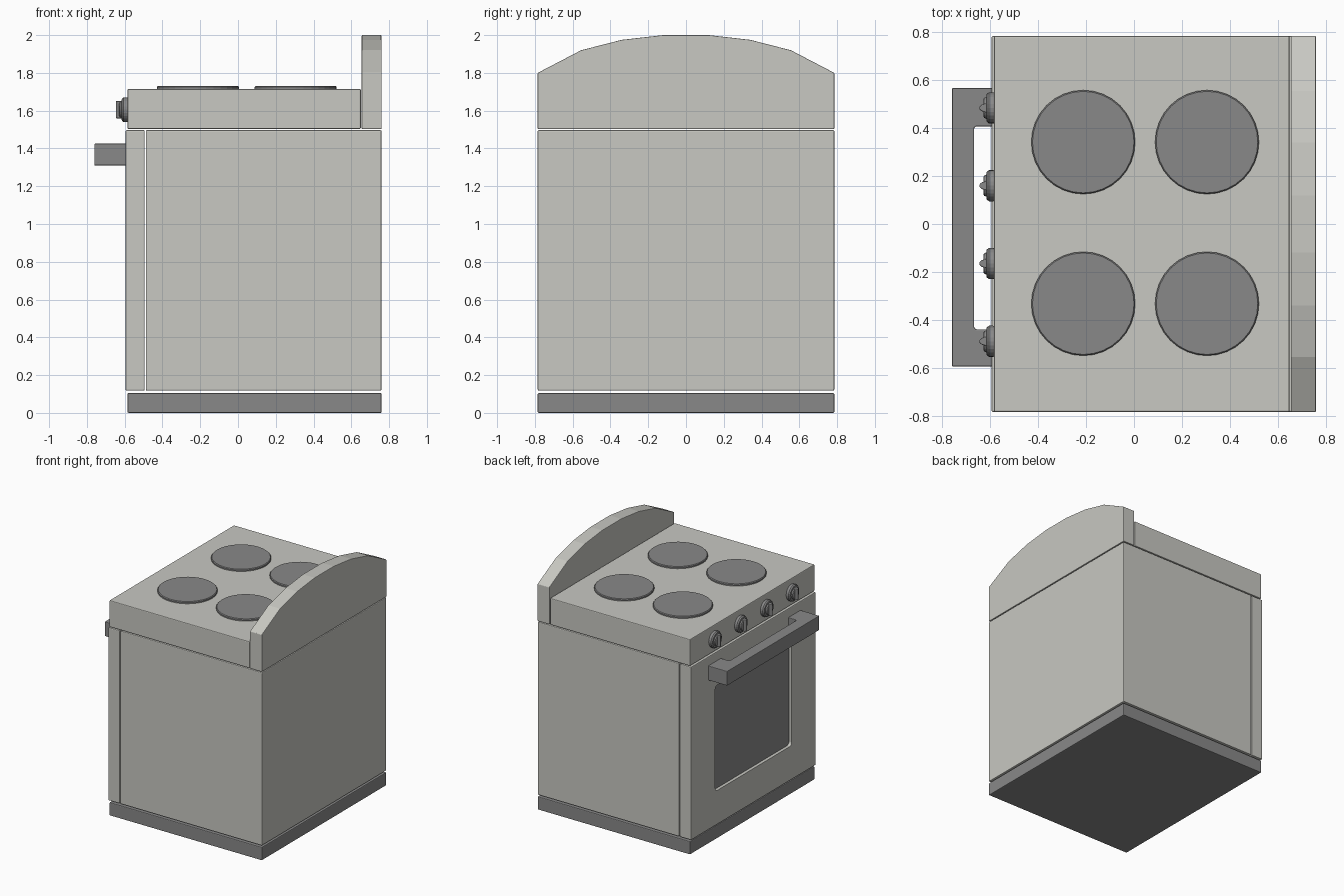
import bpy, bmesh, math
from mathutils import Vector, Matrix

if "Cube" in bpy.data.objects:
    bpy.data.objects.remove(bpy.data.objects["Cube"])


def material(name, col):
    m = bpy.data.materials.new(name)
    m.diffuse_color = (*col, 1)
    m.use_nodes = True
    m.node_tree.nodes["Principled BSDF"].inputs["Base Color"].default_value = m.diffuse_color
    return m


LIGHT = material("pale_enamel", (0.58, 0.58, 0.54))
DARK = material("dark_grey", (0.25, 0.25, 0.25))


def finish(name, bm, mat, bevel=0.0, segments=2):
    bmesh.ops.recalc_face_normals(bm, faces=bm.faces)
    me = bpy.data.meshes.new(name)
    bm.to_mesh(me)
    bm.free()
    ob = bpy.data.objects.new(name, me)
    bpy.context.collection.objects.link(ob)
    me.materials.append(mat)
    if bevel:
        b = ob.modifiers.new("soft_edges", 'BEVEL')
        b.width, b.segments = bevel, segments
        b.limit_method = 'ANGLE'
        b.angle_limit = math.radians(40)
    return ob


def box(name, x, y, z, mat, bevel=0.006):
    bm = bmesh.new()
    bmesh.ops.create_cube(bm, size=1)
    for v in bm.verts:
        v.co = [lo + (c + 0.5) * (hi - lo) for c, (lo, hi) in zip(v.co, (x, y, z))]
    return finish(name, bm, mat, bevel)


def prism(name, points, offset, mat, bevel=0.006):
    bm = bmesh.new()
    face = bm.faces.new([bm.verts.new(p) for p in points])
    new = bmesh.ops.extrude_face_region(bm, geom=[face], use_keep_orig=True)
    for v in new["geom"]:
        if isinstance(v, bmesh.types.BMVert):
            v.co += Vector(offset)
    return finish(name, bm, mat, bevel)


def lathe(name, profile, matrix, mat, sides=32):
    # profile of (radius, height) pairs, closed by caps
    bm = bmesh.new()
    rings = [[bm.verts.new(matrix @ Vector((r * math.cos(a), r * math.sin(a), h)))
              for a in (2 * math.pi * i / sides for i in range(sides))]
             for r, h in profile]
    for lo, hi in zip(rings, rings[1:]):
        for i in range(sides):
            j = (i + 1) % sides
            bm.faces.new((lo[i], lo[j], hi[j], hi[i]))
    bm.faces.new(rings[0])
    bm.faces.new(rings[-1])
    return finish(name, bm, mat)


W = (-0.785, 0.785)

# Plinth, body and hob slab
box("plinth", (-0.585, 0.76), W, (0.0, 0.105), DARK)
box("body", (-0.488, 0.76), W, (0.118, 1.497), LIGHT)
box("hob_slab", (-0.585, 0.65), W, (1.503, 1.715), LIGHT)

# Arched splashback
half = [(0.785, 1.80), (0.555, 1.92), (0.34, 1.975), (0.12, 2.0)]
arch = [(0.655, y, z) for y, z in half] + [(0.655, -y, z) for y, z in reversed(half)]
prism("splashback", [(0.655, -0.785, 1.503), (0.655, 0.785, 1.503)] + arch,
      (0.105, 0, 0), LIGHT, 0.004)

# Oven door with a recessed window
door = box("oven_door", (-0.595, -0.494), W, (0.118, 1.497), LIGHT)
WY, WZ, R = 0.482, (0.39, 1.23), 0.025
rounded = []
for cy, cz, start in ((WY - R, WZ[1] - R, 0), (-WY + R, WZ[1] - R, 90),
                      (-WY + R, WZ[0] + R, 180), (WY - R, WZ[0] + R, 270)):
    for k in range(4):
        a = math.radians(start + 30 * k)
        rounded.append((-0.565, cy + R * math.cos(a), cz + R * math.sin(a)))
cutter = prism("window_cutter", rounded, (-0.1, 0, 0), LIGHT, 0)
cutter.hide_render = True
cut = door.modifiers.new("window_recess", 'BOOLEAN')
cut.operation, cut.object, cut.solver = 'DIFFERENCE', cutter, 'EXACT'
bpy.context.view_layer.objects.active = door
for m in [m.name for m in door.modifiers]:
    bpy.ops.object.modifier_apply(modifier=m)
bpy.data.objects.remove(cutter)
prism("window_glass", rounded, (-0.005, 0, 0), DARK, 0)

# Door handle, a U-shaped bar
U = [(-0.59, -0.595), (-0.76, -0.595), (-0.76, 0.568), (-0.59, 0.568),
     (-0.59, 0.408), (-0.66, 0.408), (-0.668, 0.40),
     (-0.668, -0.432), (-0.66, -0.44), (-0.59, -0.44)]
prism("door_handle", [(x, y, 1.31) for x, y in U], (0, 0, 0.115), DARK, 0.004)

# Four hotplates
for x in (-0.212, 0.305):
    for y in (-0.333, 0.342):
        lathe("hotplate", [(0.217, 1.70), (0.217, 1.725), (0.212, 1.731)],
              Matrix.Translation((x, y, 0)), DARK)

# Four control knobs with a raised grip
for i in range(4):
    y, z = -0.49 + 0.325 * i, 1.605
    M = Matrix.Translation((-0.58, y, z)) @ Matrix.Rotation(-math.pi / 2, 4, 'Y')
    knob = lathe("knob", [(0.062, -0.005), (0.065, 0.008), (0.065, 0.026), (0.058, 0.035),
                          (0.046, 0.037), (0.042, 0.046), (0.036, 0.049)], M, DARK, 24)
    grip = [(-0.60, y - 0.024), (-0.636, y - 0.014), (-0.646, y - 0.005),
            (-0.646, y + 0.005), (-0.636, y + 0.014), (-0.60, y + 0.024)]
    prism("knob_grip", [(a, b, z - 0.046) for a, b in grip], (0, 0, 0.092), DARK, 0.004)
